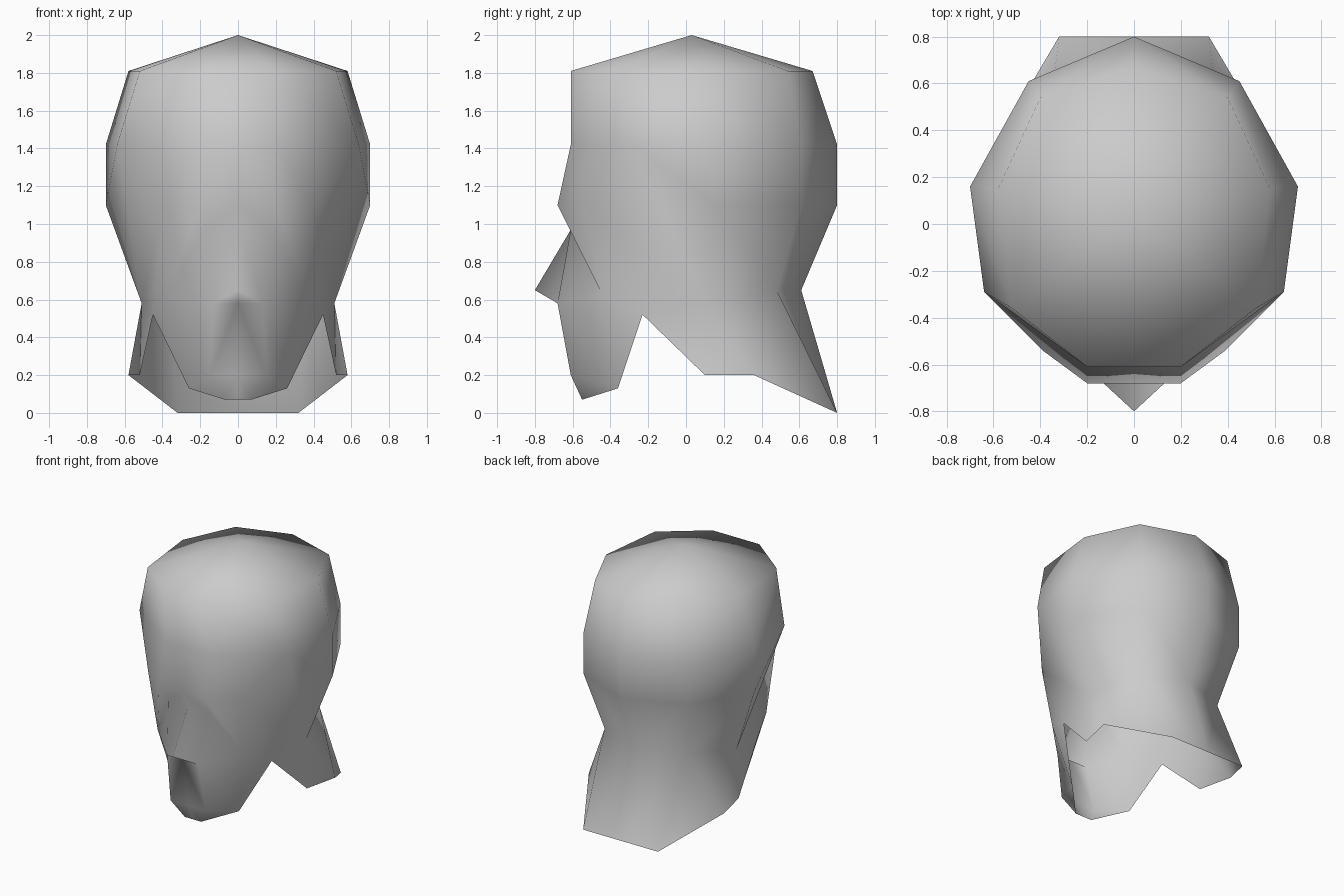
import bpy
import bmesh

cube = bpy.data.objects.get("Cube")
if cube:
    bpy.data.objects.remove(cube)

# Landmarks of one half of the head; "mid" points lie on the centre plane
points = {
    "crown_mid": (0, .03, 2),
    # upper skull ring
    "hair_front": (.2, -.61, 1.81), "hair_corner": (.52, -.36, 1.81),
    "hair_side": (.58, .15, 1.81), "hair_rear": (.4, .54, 1.81),
    "hair_back_mid": (0, .67, 1.81),
    # forehead ring
    "forehead": (.2, -.61, 1.42), "forehead_corner": (.64, -.29, 1.42),
    "skull_side": (.7, .16, 1.42), "skull_rear": (.45, .61, 1.42),
    "skull_back_mid": (0, .8, 1.42),
    # brow ring
    "brow": (.2, -.68, 1.1), "temple": (.39, -.54, 1.1),
    "ear": (.7, .16, 1.1), "lower_rear": (.45, .61, 1.1),
    "lower_back_mid": (0, .8, 1.1),
    # face
    "bridge_mid": (0, -.61, .97), "eye": (.17, -.61, .97),
    "nose_tip_mid": (0, -.8, .65), "nostril": (.13, -.68, .58),
    "nose_base_mid": (0, -.68, .58), "cheek": (.38, -.44, .62),
    "chin": (.15, -.61, .2), "chin_under": (.07, -.55, .07),
    "jaw": (.26, -.36, .13), "notch": (.45, -.23, .52),
    # neck and its open hem
    "neck_side": (.51, .11, .58), "nape": (.36, .48, .65),
    "nape_mid": (0, .61, .65), "hem_front": (.52, .1, .2),
    "hem_side": (.58, .36, .2), "hem_back": (.32, .8, 0),
    "hem_back_mid": (0, .8, 0),
}
# Flat front parts get a centre point level with their side point
for name in ("hair_front", "forehead", "brow", "chin", "chin_under"):
    points[name + "_mid"] = (0, *points[name][1:])

hair = ["hair_front_mid", "hair_front", "hair_corner", "hair_side", "hair_rear", "hair_back_mid"]
skull = ["forehead_mid", "forehead", "forehead_corner", "skull_side", "skull_rear", "skull_back_mid"]
brow = ["brow_mid", "brow", "temple", "ear", "lower_rear", "lower_back_mid"]

faces = []
# Cap and skull bands
for i in range(len(hair) - 1):
    faces.append(("crown_mid", hair[i], hair[i + 1]))
    faces.append((hair[i], skull[i], skull[i + 1], hair[i + 1]))
    if skull[i] != "forehead_corner":
        faces.append((skull[i], brow[i], brow[i + 1], skull[i + 1]))

# Side of the head
faces += [
    ("forehead_corner", "ear", "skull_side"),
    ("forehead_corner", "neck_side", "ear"),
    ("forehead_corner", "temple", "neck_side"),
    ("temple", "cheek", "notch", "neck_side"),
]
# Eyes and nose
faces += [
    ("brow_mid", "bridge_mid", "eye", "brow"),
    ("brow", "eye", "cheek", "temple"),
    ("bridge_mid", "nostril", "eye"),
    ("bridge_mid", "nose_tip_mid", "nostril"),
    ("nose_tip_mid", "nose_base_mid", "nostril"),
    ("eye", "nostril", "cheek"),
]
# Mouth, jaw and chin
faces += [
    ("nose_base_mid", "chin_mid", "chin", "nostril"),
    ("nostril", "chin", "jaw", "cheek"),
    ("cheek", "jaw", "notch"),
    ("chin_mid", "chin_under_mid", "chin_under", "chin"),
    ("chin", "chin_under", "jaw"),
]
# Neck
faces += [
    ("ear", "neck_side", "nape", "lower_rear"),
    ("lower_rear", "nape", "nape_mid", "lower_back_mid"),
    ("notch", "hem_front", "neck_side"),
    ("neck_side", "hem_front", "hem_side", "nape"),
    ("nape", "hem_side", "hem_back"),
    ("nape", "hem_back", "hem_back_mid", "nape_mid"),
]

bm = bmesh.new()
verts = {name: bm.verts.new(co) for name, co in points.items()}
for face in faces:
    bm.faces.new([verts[name] for name in face]).smooth = True
bmesh.ops.recalc_face_normals(bm, faces=bm.faces)
bm.normal_update()
if verts["crown_mid"].normal.z < 0:
    bmesh.ops.reverse_faces(bm, faces=bm.faces)
mesh = bpy.data.meshes.new("head")
bm.to_mesh(mesh)
bm.free()

head = bpy.data.objects.new("head", mesh)
bpy.context.collection.objects.link(head)
mirror = head.modifiers.new("mirror", "MIRROR")
mirror.use_clip = True

# Plain grey clay
clay = bpy.data.materials.new("light grey")
clay.use_nodes = True
grey = (.6, .6, .6, 1)
clay.diffuse_color = grey
clay.node_tree.nodes["Principled BSDF"].inputs["Base Color"].default_value = grey
mesh.materials.append(clay)
